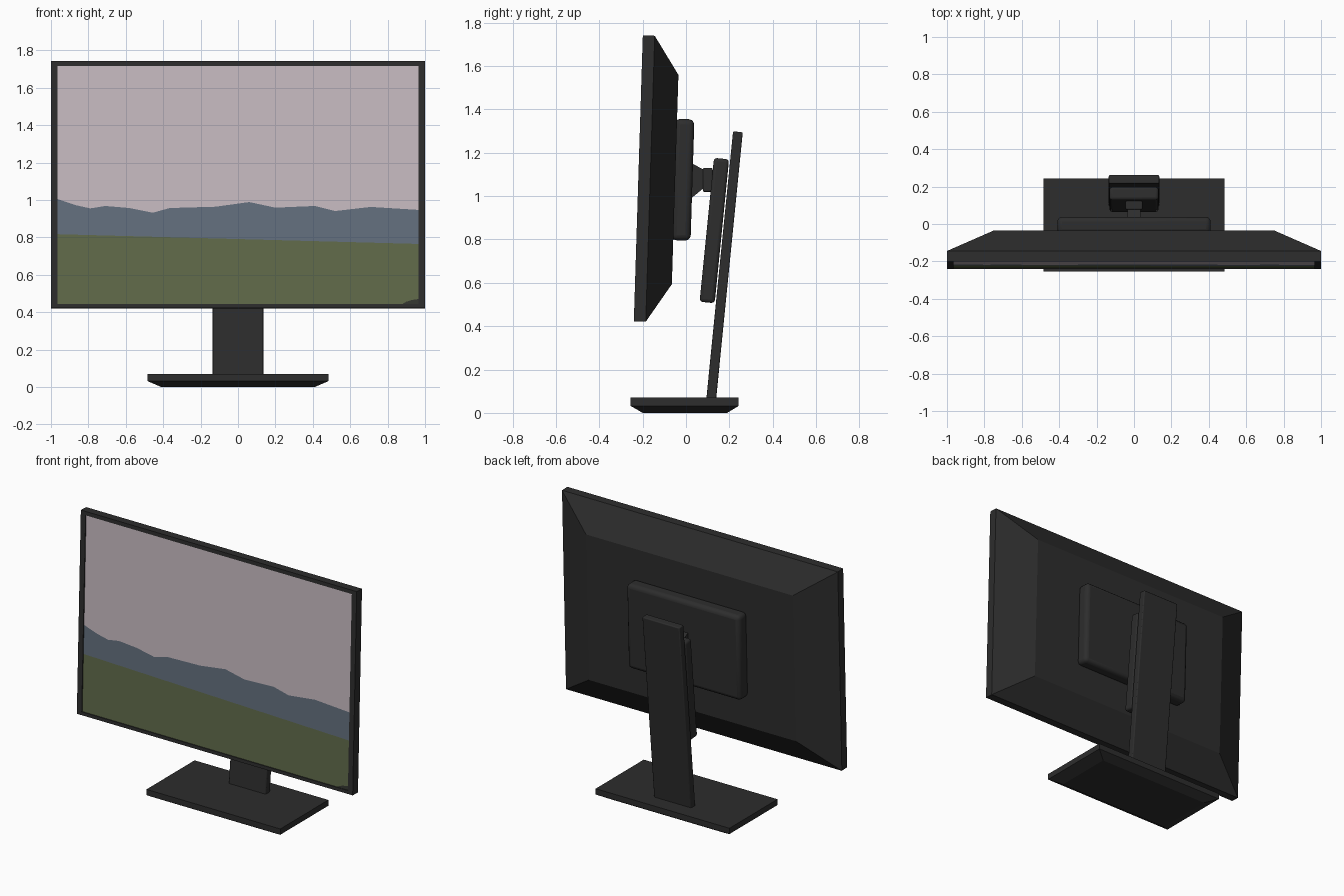
import bpy, bmesh, math
from mathutils import Matrix

if "Cube" in bpy.data.objects:
    bpy.data.objects.remove(bpy.data.objects["Cube"])


def material(name, srgb):
    lin = [((c / 255 + 0.055) / 1.055) ** 2.4 if c > 10 else c / 255 / 12.92 for c in srgb]
    m = bpy.data.materials.new(name)
    m.diffuse_color = (*lin, 1)
    m.use_nodes = True
    m.node_tree.nodes["Principled BSDF"].inputs["Base Color"].default_value = m.diffuse_color
    return m


BLACK = material("black plastic", (45, 45, 45))
SKY = material("pale mauve sky", (199, 187, 193))
HILL = material("slate blue hills", (100, 112, 126))
GRASS = material("moss green ground", (97, 107, 74))
DARK = material("dark corner", (52, 54, 48))


def finish(name, bm, mats, matrix=Matrix()):
    me = bpy.data.meshes.new(name)
    bm.to_mesh(me)
    bm.free()
    ob = bpy.data.objects.new(name, me)
    bpy.context.collection.objects.link(ob)
    for m in mats:
        me.materials.append(m)
    ob.matrix_world = matrix
    return ob


def loft(name, rings, axis="y", matrix=Matrix()):
    """Join rectangles (depth, half width, low, high) stacked along an axis."""
    bm = bmesh.new()
    loops = []
    for d, hx, lo, hi in rings:
        pts = [(-hx, lo), (hx, lo), (hx, hi), (-hx, hi)]
        loops.append([bm.verts.new((x, d, v) if axis == "y" else (x, v, d)) for x, v in pts])
    for a, b in zip(loops, loops[1:]):
        for i in range(4):
            j = (i + 1) % 4
            bm.faces.new((a[i], a[j], b[j], b[i]))
    bm.faces.new(loops[0])
    bm.faces.new(loops[-1])
    bmesh.ops.recalc_face_normals(bm, faces=bm.faces)
    return finish(name, bm, [BLACK], matrix)


def box(name, centre, size, bevel, matrix=Matrix()):
    (x, y, z), (sx, sy, sz) = centre, size
    bm = bmesh.new()
    bmesh.ops.create_cube(bm, size=1, matrix=Matrix.Translation((x, y, z)) @ Matrix.Diagonal((sx, sy, sz, 1)))
    ob = finish(name, bm, [BLACK], matrix)
    mod = ob.modifiers.new("rounded edges", "BEVEL")
    mod.width, mod.segments = bevel, 3
    bpy.context.view_layer.objects.active = ob
    ob.select_set(True)
    bpy.ops.object.shade_smooth_by_angle(angle=math.radians(35))
    ob.select_set(False)
    return ob


# Tilted frames: the panel, and the leaning stand column
CZ = 1.082
PANEL = Matrix.Translation((0, -0.22, CZ)) @ Matrix.Rotation(-math.radians(1.8), 4, "X")
COLUMN = Matrix.Translation((0, 0.116, 0.06)) @ Matrix.Rotation(-math.radians(5.7), 4, "X")

# Screen housing: chamfered back, straight rim, recessed front
X, LO, HI, RECESS = 0.965, -0.638, 0.635, 0.008
loft("screen_housing", [
    (0.17, 0.75, -0.483, 0.483), (0.055, 1, -0.66, 0.66), (0, 1, -0.66, 0.66),
    (0, X, LO, HI), (RECESS, X, LO, HI)], matrix=PANEL)

# Display picture: columns split into ground, hills and sky
ridge = [(-0.965, 1.005), (-0.87, 0.973), (-0.79, 0.955), (-0.71, 0.968), (-0.58, 0.957),
         (-0.455, 0.932), (-0.365, 0.957), (-0.12, 0.964), (0.06, 0.989), (0.2, 0.959),
         (0.41, 0.968), (0.52, 0.941), (0.71, 0.963), (0.965, 0.947)]
bm = bmesh.new()
cols = []
for x, z in ridge:
    ground = 0.791 - 0.027 * x
    cols.append([bm.verts.new((x, RECESS - 0.002, v)) for v in (LO, ground - CZ, z - CZ, HI)])
for a, b in zip(cols, cols[1:]):
    for i in range(3):
        bm.faces.new((a[i], b[i], b[i + 1], a[i + 1])).material_index = i
finish("display_picture", bm, [GRASS, HILL, SKY], PANEL)

# Small dark patch in the lower right corner of the picture
bm = bmesh.new()
patch = [(0.88, LO), (X, LO), (X, -0.612), (0.93, -0.617), (0.9, -0.626)]
bm.faces.new([bm.verts.new((x, RECESS - 0.004, z)) for x, z in patch])
finish("picture_corner", bm, [DARK], PANEL)

# Mounting plate on the back, and the tapered neck
box("mount_plate", (0, 0.205, 0), (0.82, 0.09, 0.56), 0.025, PANEL)
loft("tilt_neck", [(0.02, 0.036, 0.99, 1.155), (0.03, 0.036, 0.995, 1.15), (0.085, 0.036, 1.04, 1.12)])
box("neck_hinge", (0, 0.1, 1.075), (0.09, 0.045, 0.11), 0.006)

# Height slider, column and base
box("height_slider", (0, -0.063, 0.779), (0.262, 0.07, 0.667), 0.015, COLUMN)
box("stand_column", (0, 0, 0.62), (0.27, 0.045, 1.246), 0.006, COLUMN)
loft("base", [(0, 0.41, -0.2, 0.19), (0.032, 0.485, -0.255, 0.243), (0.07, 0.485, -0.255, 0.243)], axis="z")
